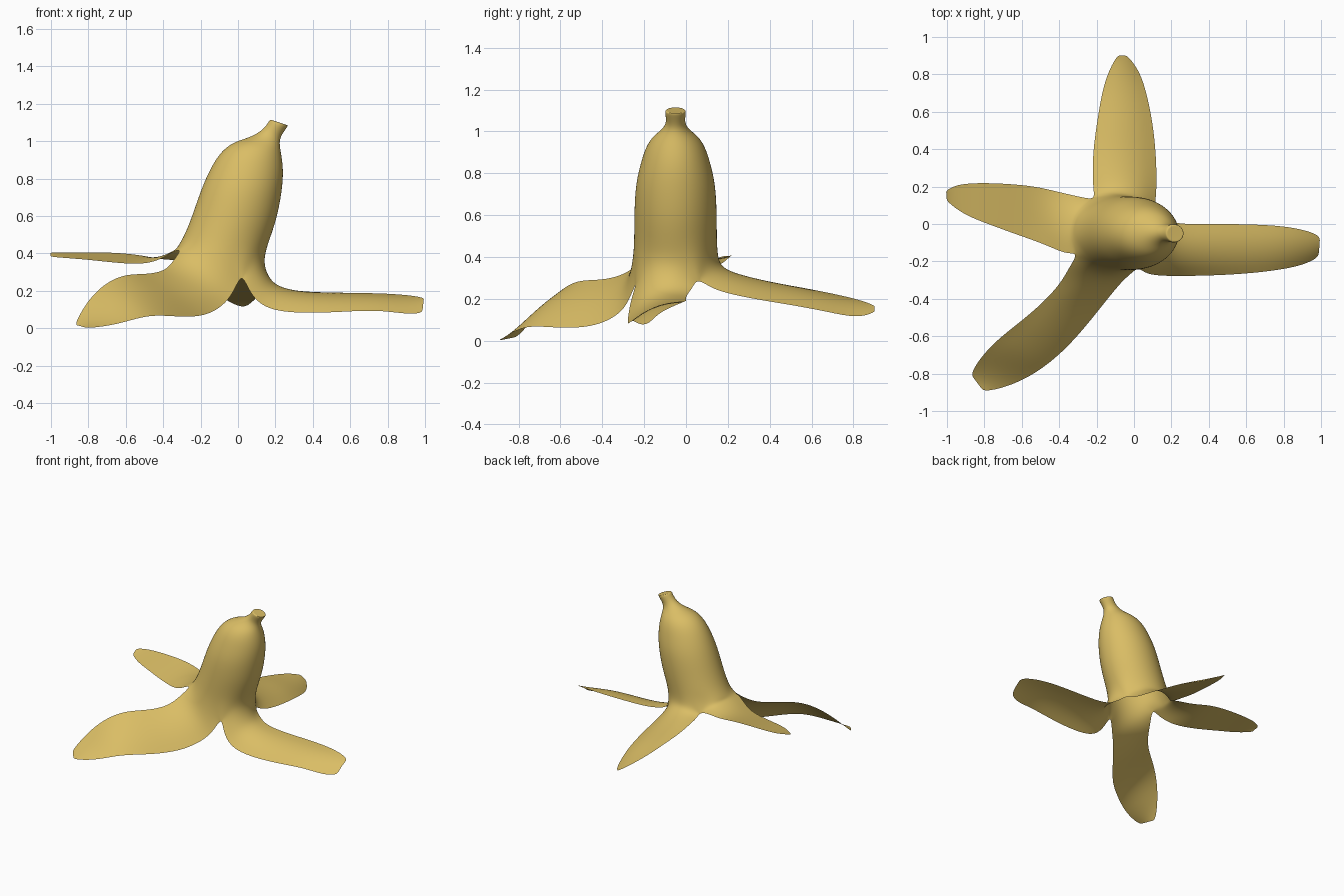
import bpy, bmesh, math
from mathutils import Vector

SEG, START, YC = 16, -60, -0.05
yellow = bpy.data.materials.new("banana yellow")
yellow.diffuse_color = (0.70, 0.51, 0.13, 1)

bm = bmesh.new()


def bridge(top, low):
    """Quads between two rows of vertices."""
    for k in range(len(top) - 1):
        bm.faces.new((top[k], low[k], low[k + 1], top[k + 1]))


def ring(xl, zl, xr, zr, hy):
    """Tilted elliptical ring from its left and right end in the front view."""
    out = []
    for k in range(SEG):
        a = math.radians(START + 360 / SEG * k)
        c = (1 + math.cos(a)) / 2
        out.append(bm.verts.new((xl + (xr - xl) * c, YC + hy * math.sin(a), zl + (zr - zl) * c)))
    return out


def flap(start, rows):
    """Peel strip: each row is edge A, edge B and the outward bulge between them."""
    A = [Vector(r[0:3]) for r in rows]
    B = [Vector(r[3:6]) for r in rows]
    mids = [(start[0].co + start[-1].co) / 2] + [(a + b) / 2 for a, b in zip(A, B)]
    prev = start
    for i, r in enumerate(rows):
        flow = mids[min(i + 2, len(rows))] - mids[i]
        n = flow.cross(B[i] - A[i]).normalized()
        row = [bm.verts.new(A[i].lerp(B[i], t) + n * r[6] * 4 * t * (1 - t))
               for t in (0, .25, .5, .75, 1)]
        bridge(prev, row)
        prev = row


# stem and body, top to bottom
profile = [(.182, 1.113, .260, 1.087, .037), (.170, 1.118, .270, 1.085, .051),
           (.158, 1.095, .252, 1.06, .049), (.125, 1.055, .226, 1.02, .044),
           (.06, 1.02, .224, .985, .07), (-.025, .997, .23, .95, .112),
           (-.09, .95, .24, .90, .145), (-.145, .87, .247, .83, .17),
           (-.20, .75, .24, .73, .197), (-.25, .60, .212, .58, .202),
           (-.29, .50, .168, .46, .202), (-.328, .435, .138, .36, .207)]
rings = [ring(*p) for p in profile]
bm.faces.new(rings[0])
for a, b in zip(rings, rings[1:]):
    bridge(a + a[:1], b + b[:1])

# splits between the flaps reach different heights
base = rings[-1]
for k, drop in zip((0, 4, 8, 12), (.08, .065, .07, 0)):
    base[k].co.z -= drop
loop = base + base[:1]

# right flap
flap(loop[0:5], [
    (.06, -.265, .19, .16, .03, .25, .07),
    (.14, -.278, .105, .23, .0, .215, .055),
    (.30, -.278, .08, .34, .0, .195, .04),
    (.52, -.272, .085, .52, .0, .19, .03),
    (.74, -.252, .10, .74, -.005, .188, .025),
    (.90, -.222, .075, .89, -.025, .18, .02),
    (.985, -.18, .08, .995, -.06, .165, .01)])
# back flap
flap(loop[4:9], [
    (.115, .12, .25, -.215, .17, .32, .07),
    (.122, .22, .22, -.222, .26, .31, .045),
    (.117, .38, .19, -.218, .40, .28, .035),
    (.10, .54, .165, -.195, .56, .253, .03),
    (.07, .69, .135, -.17, .71, .223, .02),
    (.03, .82, .108, -.135, .82, .198, .015),
    (-.035, .90, .135, -.09, .90, .17, .0)])
# left flap
flap(loop[8:13], [
    (-.29, .145, .365, -.355, -.16, .405, .03),
    (-.40, .17, .365, -.42, -.135, .365, .02),
    (-.52, .20, .392, -.50, -.10, .343, .0),
    (-.66, .214, .405, -.63, -.055, .347, .0),
    (-.80, .22, .406, -.78, .0, .365, .0),
    (-.94, .215, .406, -.91, .05, .375, .0),
    (-1.005, .18, .405, -1.0, .12, .382, .0)])
# front left flap
flap(loop[12:17], [
    (-.345, -.23, .36, -.015, -.265, .21, .03),
    (-.39, -.315, .305, -.07, -.31, .125, .025),
    (-.49, -.425, .288, -.18, -.45, .06, .02),
    (-.61, -.525, .29, -.33, -.635, .062, .02),
    (-.72, -.61, .235, -.48, -.77, .075, .02),
    (-.81, -.70, .14, -.64, -.86, .02, .0),
    (-.875, -.80, .02, -.80, -.90, .0, .0)])

mesh = bpy.data.meshes.new("banana_peel")
bm.to_mesh(mesh)
bm.free()
mesh.materials.append(yellow)
peel = bpy.data.objects.new("banana_peel", mesh)
bpy.context.collection.objects.link(peel)
for p in mesh.polygons:
    p.use_smooth = True
sub = peel.modifiers.new("smooth", 'SUBSURF')
sub.levels = sub.render_levels = 3
